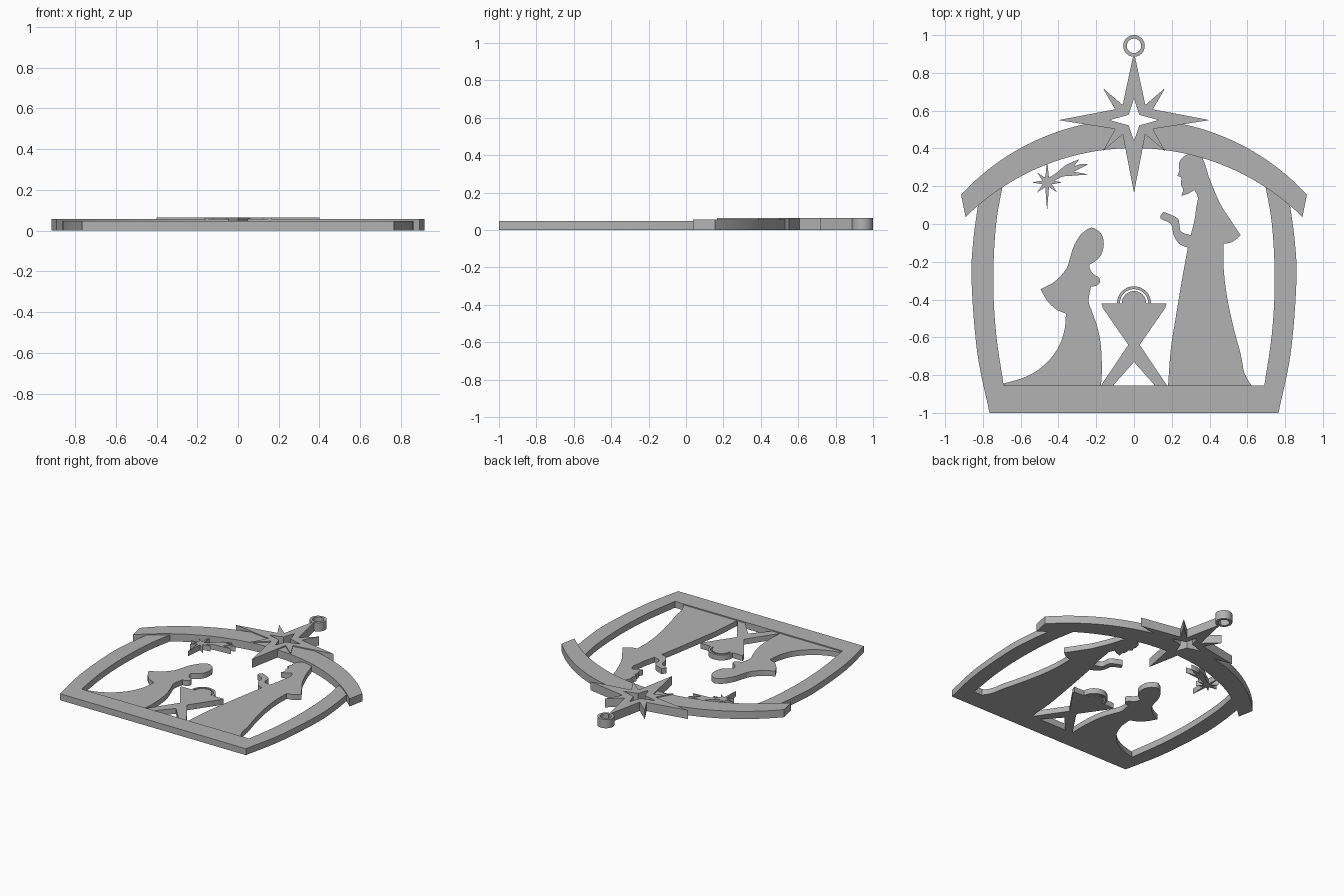
import bpy, bmesh, math
from mathutils import Vector

grey = bpy.data.materials.new("plain_grey")
grey.diffuse_color = (0.45, 0.45, 0.45, 1)


def smooth(pts, n=5):
    """Catmull-Rom curve through the points of one run."""
    p = [Vector(q) for q in pts]
    if len(p) < 3:
        return p
    p = [2 * p[0] - p[1]] + p + [2 * p[-1] - p[-2]]
    out = []
    for a, b, c, d in zip(p, p[1:], p[2:], p[3:]):
        for i in range(n):
            t = i / n
            out.append(0.5 * (2 * b + (c - a) * t + (2 * a - 5 * b + 4 * c - d) * t * t
                              + (3 * b - a - 3 * c + d) * t ** 3))
    return out + [p[-2]]


def outline(*runs):
    """Join smooth runs; every run ends in a sharp corner."""
    pts = []
    for run in runs:
        pts += smooth(([pts[-1]] if pts else []) + list(run))[1 if pts else 0:]
    return pts


def arc(cx, cy, r, a0, a1, n):
    return [(cx + r * math.cos(math.radians(a0 + (a1 - a0) * i / n)),
             cy + r * math.sin(math.radians(a0 + (a1 - a0) * i / n))) for i in range(n + 1)]


def mirror(pts):
    return [(-p[0], p[1]) for p in reversed(pts)]


def plate(name, height, *loops):
    """Flat plate from z = 0 up to height; extra loops are holes."""
    cu = bpy.data.curves.new(name, 'CURVE')
    cu.dimensions, cu.fill_mode, cu.extrude = '2D', 'BOTH', height / 2
    for loop in loops:
        sp = cu.splines.new('POLY')
        sp.points.add(len(loop) - 1)
        for pt, q in zip(sp.points, loop):
            pt.co = (q[0], q[1], 0, 1)
        sp.use_cyclic_u, sp.use_smooth = True, False
    ob = bpy.data.objects.new(name, cu)
    bpy.context.collection.objects.link(ob)
    bpy.ops.object.select_all(action='DESELECT')
    ob.select_set(True)
    bpy.context.view_layer.objects.active = ob
    bpy.ops.object.convert(target='MESH')
    ob = bpy.context.object
    bm = bmesh.new()
    bm.from_mesh(ob.data)
    bmesh.ops.translate(bm, verts=bm.verts, vec=(0, 0, height / 2))
    bmesh.ops.remove_doubles(bm, verts=bm.verts, dist=1e-5)
    bmesh.ops.recalc_face_normals(bm, faces=bm.faces)
    bm.to_mesh(ob.data)
    bm.free()
    ob.data.materials.clear()
    ob.data.materials.append(grey)
    bpy.ops.object.shade_smooth_by_angle(angle=math.radians(25))


FRAME, ROOF, STAR, FIGURE = 0.048, 0.057, 0.065, 0.04

# Base and bowed walls as one U-shaped frame
wall_out = smooth([(0.765, -1), (0.83, -0.68), (0.86, -0.3), (0.85, -0.08), (0.82, 0.14)], 6)
wall_in = smooth([(0.69, 0.23), (0.73, 0.0), (0.745, -0.3), (0.73, -0.58), (0.69, -0.855)], 6)
half = [tuple(p) for p in wall_out + wall_in]
plate("base_and_walls", FRAME, half + mirror(half))

# Arched roof, notched where the star opening passes through
hole = [(0, 0.665), (0.028, 0.578), (0.13, 0.55), (0.028, 0.522),
        (0, 0.44), (-0.028, 0.522), (-0.13, 0.55), (-0.028, 0.578)]
a = math.degrees(math.atan2(0.845, 0.915))
b = math.degrees(math.atan2(1.238, 0.13))
outer = arc(0, -0.69, 1.246, a, b, 20)
c = math.degrees(math.atan2(0.907, 0.892))
plate("arched_roof", ROOF, outer + hole[3:6] + mirror(outer) + arc(0, -0.87, 1.272, 180 - c, c, 40))

# Large eight-pointed star with four-pointed opening
right = [(0.06, 0.63), (0.165, 0.72), (0.10, 0.607), (0.40, 0.55),
         (0.10, 0.503), (0.165, 0.385), (0.06, 0.475)]
plate("large_star", STAR, [(0, 0.91)] + right + [(0, 0.165)] + mirror(right), hole)

# Hanging ring
plate("hanging_ring", STAR, arc(0, 0.943, 0.057, 0, 352.5, 47), arc(0, 0.943, 0.038, 0, 352.5, 47))

# Small comet: spiky star plus three-pointed tail
spikes = []
for i, r in enumerate([0.08, 0.075, 0.12, 0.075, 0.08, 0.075, 0.15, 0.075]):
    for ang, rad in ((45 * i, r), (45 * i + 22.5, 0.026)):
        t = math.radians(ang)
        spikes.append((-0.46 + rad * math.cos(t), 0.22 + rad * math.sin(t)))
plate("comet_star", FIGURE, spikes)
plate("comet_tail", FIGURE, outline(
    [(-0.44, 0.235), (-0.37, 0.305), (-0.29, 0.343)], [(-0.318, 0.306)],
    [(-0.28, 0.317), (-0.243, 0.316)], [(-0.32, 0.276)],
    [(-0.28, 0.27), (-0.24, 0.262)], [(-0.32, 0.256), (-0.38, 0.25), (-0.435, 0.22)]))

# Kneeling figure
plate("kneeling_figure", FIGURE, outline(
    [(-0.25, -0.03), (-0.22, -0.02), (-0.175, -0.05), (-0.16, -0.105), (-0.175, -0.165),
     (-0.21, -0.20), (-0.237, -0.22), (-0.22, -0.26), (-0.185, -0.285), (-0.182, -0.312),
     (-0.205, -0.328), (-0.228, -0.33)],
    [(-0.24, -0.41), (-0.22, -0.47), (-0.19, -0.56), (-0.175, -0.65), (-0.17, -0.77), (-0.175, -0.86)],
    [(-0.175, -0.9)], [(-0.685, -0.9)], [(-0.69, -0.845)],
    [(-0.575, -0.81), (-0.485, -0.755), (-0.41, -0.67), (-0.37, -0.57), (-0.36, -0.475)],
    [(-0.415, -0.45), (-0.46, -0.405), (-0.495, -0.345)],
    [(-0.42, -0.305), (-0.36, -0.24), (-0.34, -0.185), (-0.32, -0.12), (-0.285, -0.06), (-0.255, -0.033)]))

# Standing figure
plate("standing_figure", FIGURE, outline(
    [(0.35, 0.375), (0.29, 0.37), (0.25, 0.345), (0.237, 0.31), (0.24, 0.285), (0.23, 0.255)],
    [(0.25, 0.245), (0.248, 0.21), (0.26, 0.18), (0.25, 0.15)],
    [(0.285, 0.16), (0.32, 0.18)],
    [(0.338, 0.14), (0.33, 0.09), (0.32, 0.02), (0.30, -0.06)],
    [(0.25, -0.04), (0.24, 0.0), (0.235, 0.025), (0.205, 0.045), (0.155, 0.065)],
    [(0.14, 0.03), (0.195, 0.0), (0.21, -0.06), (0.24, -0.105), (0.285, -0.125)],
    [(0.255, -0.29), (0.22, -0.5), (0.195, -0.66), (0.18, -0.86)],
    [(0.18, -0.9)], [(0.62, -0.9)], [(0.625, -0.86)],
    [(0.585, -0.79), (0.565, -0.69), (0.53, -0.56), (0.495, -0.4), (0.475, -0.24), (0.475, -0.105)],
    [(0.52, -0.095), (0.565, -0.06)],
    [(0.505, 0.03), (0.455, 0.11), (0.40, 0.24), (0.375, 0.32), (0.352, 0.37)]))

# Crib with crossed legs
side = [(0.173, -0.42), (0.165, -0.445), (0.03, -0.64), (0.178, -0.86), (0.178, -0.9),
        (0.115, -0.9), (0.115, -0.86)]
plate("crib", FIGURE, side + [(0, -0.73)] + mirror(side))

# Infant head and halo
plate("infant_head", FIGURE, [(0.065, -0.43)] + arc(0, -0.42, 0.065, 0, 180, 20) + [(-0.065, -0.43)])
plate("halo", FIGURE, [(0.09, -0.43)] + arc(0, -0.42, 0.09, 0, 180, 24) + [(-0.09, -0.43), (-0.075, -0.43)]
      + arc(0, -0.42, 0.075, 180, 0, 24) + [(0.075, -0.43)])
